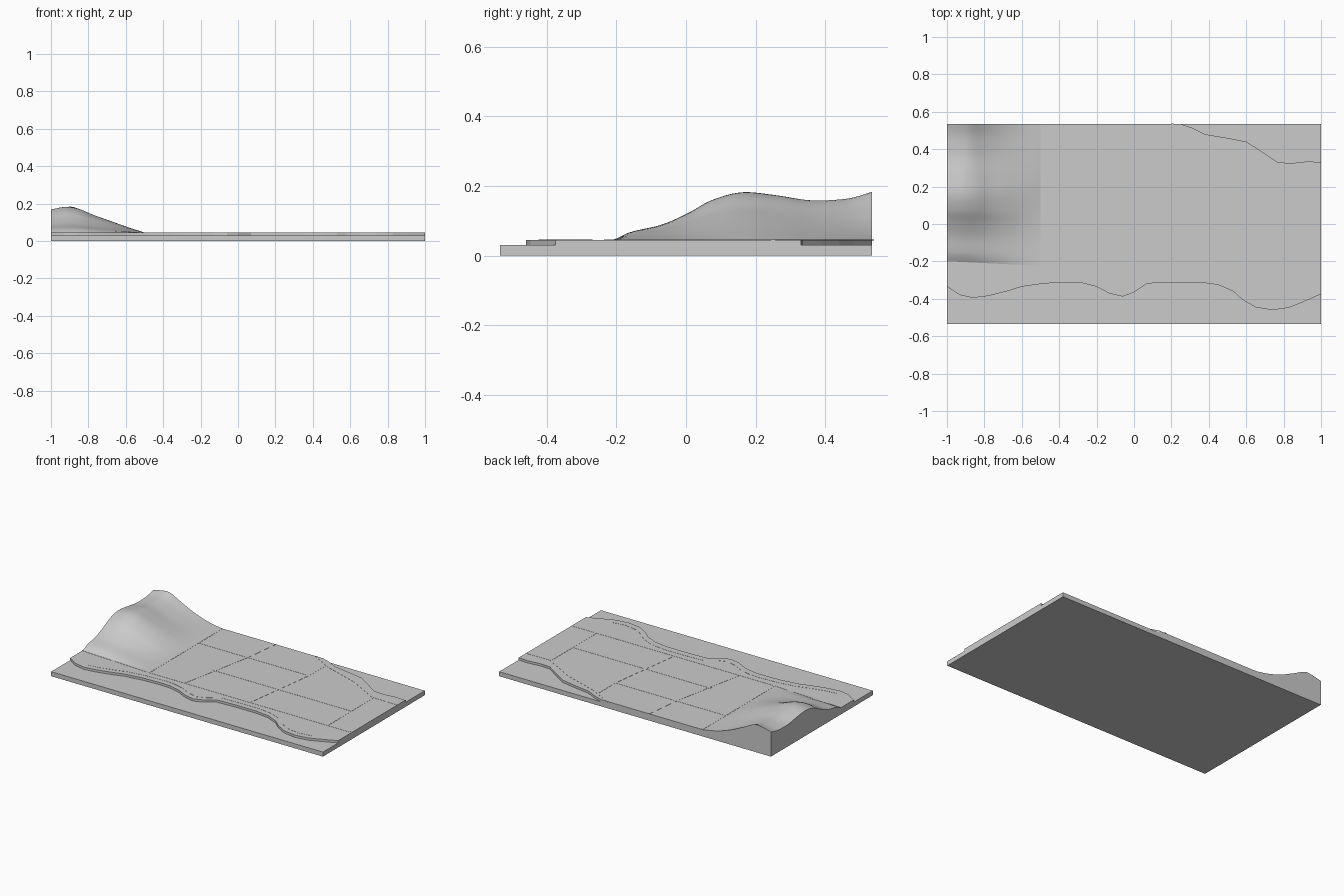
import bpy, bmesh
from mathutils import Vector

if "Cube" in bpy.data.objects:
    bpy.data.objects.remove(bpy.data.objects["Cube"])

HY = 0.535          # half depth of the board
SEA, LAND = 0.03, 0.045


def interp(pts, t):
    """Smooth (Catmull-Rom style) interpolation of sorted (t, value) pairs."""
    n = len(pts)
    if t <= pts[0][0]:
        return pts[0][1]
    if t >= pts[-1][0]:
        return pts[-1][1]
    i = max(k for k in range(n - 1) if pts[k][0] <= t)

    def slope(k):
        a, b = pts[max(k - 1, 0)], pts[min(k + 1, n - 1)]
        return (b[1] - a[1]) / (b[0] - a[0])
    (x0, y0), (x1, y1) = pts[i], pts[i + 1]
    d = x1 - x0
    s = (t - x0) / d
    return ((2*s**3 - 3*s**2 + 1) * y0 + (s**3 - 2*s**2 + s) * d * slope(i)
            + (3*s**2 - 2*s**3) * y1 + (s**3 - s**2) * d * slope(i + 1))


def finish(bm, name):
    bmesh.ops.recalc_face_normals(bm, faces=bm.faces)
    me = bpy.data.meshes.new(name)
    bm.to_mesh(me)
    bm.free()
    ob = bpy.data.objects.new(name, me)
    bpy.context.collection.objects.link(ob)
    return ob


def prism(name, outline, z0, z1):
    bm = bmesh.new()
    f = bm.faces.new([bm.verts.new((x, y, z0)) for x, y in outline])
    r = bmesh.ops.extrude_face_region(bm, geom=[f])
    top = [v for v in r["geom"] if isinstance(v, bmesh.types.BMVert)]
    bmesh.ops.translate(bm, verts=top, vec=(0, 0, z1 - z0))
    return finish(bm, name)


def road(name, pts, width=0.012):
    """Very thin strip following a path on the land."""
    pts = [Vector(p) for p in pts]
    left, right = [], []
    for i, p in enumerate(pts):
        d = (pts[min(i + 1, len(pts) - 1)] - pts[max(i - 1, 0)]).normalized()
        n = Vector((-d.y, d.x)) * width / 2
        left.append(p + n)
        right.append(p - n)
    return prism(name, [tuple(p) for p in left + right[::-1]], LAND - 0.002, LAND + 0.001)


# Sea slab
prism("sea_base", [(-1, -HY), (1, -HY), (1, HY), (-1, HY)], 0, SEA)

# Land plate with two shorelines
coast = [(-1, -.335), (-.93, -.38), (-.86, -.395), (-.78, -.385), (-.68, -.36), (-.6, -.335),
         (-.48, -.318), (-.35, -.312), (-.28, -.315), (-.2, -.335), (-.13, -.372), (-.06, -.388),
         (0, -.365), (.07, -.318), (.2, -.312), (.35, -.312), (.45, -.325), (.53, -.36),
         (.58, -.405), (.65, -.445), (.74, -.46), (.83, -.447), (.92, -.41), (1, -.375)]
bay = [(1, .33), (.93, .335), (.84, .325), (.77, .33), (.68, .39), (.6, .44), (.5, .46),
       (.38, .48), (.31, .515), (.25, HY)]
prism("land", coast + bay + [(-1, HY)], SEA, LAND)

# Hills in the left corner: ridge height along y, falling off along x
ridge = [(-.22, .045), (-.18, .066), (-.08, .09), (0, .125), (.06, .158), (.15, .182),
         (.25, .174), (.35, .159), (.43, .16), (.48, .166), (HY, .182)]
fall_mid = [(-1, .9), (-.92, 1), (-.85, .92), (-.77, .68), (-.7, .5), (-.6, .24), (-.5, 0)]
fall_back = [(-1, .87), (-.94, .97), (-.88, 1), (-.8, .72), (-.7, .38), (-.6, .14), (-.5, 0)]
NX, NY = 28, 40
bm = bmesh.new()
grid = []
for i in range(NX + 1):
    x = -1 + 0.5 * i / NX
    y0 = -.2 - .05 * (x + 1)
    row = []
    for j in range(NY + 1):
        t = j / NY
        y = y0 + (HY - y0) * t
        w = min(max((y - .2) / .33, 0), 1)
        f = interp(fall_mid, x) * (1 - w) + interp(fall_back, x) * w
        h = interp(ridge, -.22 + (HY + .22) * t) - LAND
        row.append(bm.verts.new((x, y, LAND + max(h * f, 0))))
    grid.append(row)
for i in range(NX):
    for j in range(NY):
        bm.faces.new((grid[i][j], grid[i+1][j], grid[i+1][j+1], grid[i][j+1]))
# cut walls on the board edges
edge = grid[0] + [r[NY] for r in grid[1:]]
low = [bm.verts.new((v.co.x, v.co.y, LAND - .001)) for v in edge]
for k in range(len(edge) - 1):
    bm.faces.new((edge[k], edge[k+1], low[k+1], low[k]))
hills = finish(bm, "hills")
bpy.context.view_layer.objects.active = hills
hills.select_set(True)
bpy.ops.object.shade_smooth_by_angle(angle=0.7)

# Roads
road("front_road", [(-1, -.205), (-.5, -.23), (.99, -.23)])
road("hill_road", [(-.492, -.225), (-.492, HY)])
road("upper_road", [(-.49, .287), (.32, .287)])
road("middle_road", [(-.2, .02), (.82, .02)])
road("west_cross_road", [(-.23, -.22), (-.13, .287), (-.1, HY)])
road("centre_cross_road", [(.25, -.22), (.32, .287), (.32, .47)])
road("east_road", [(.82, -.23), (.82, .25), (1, .25)])
road("bay_road", [(.2, HY), (.36, .45), (.6, .37), (.82, .25)])
road("coast_road", [(x, y + .04) for x, y in coast[2:22]], 0.008)
